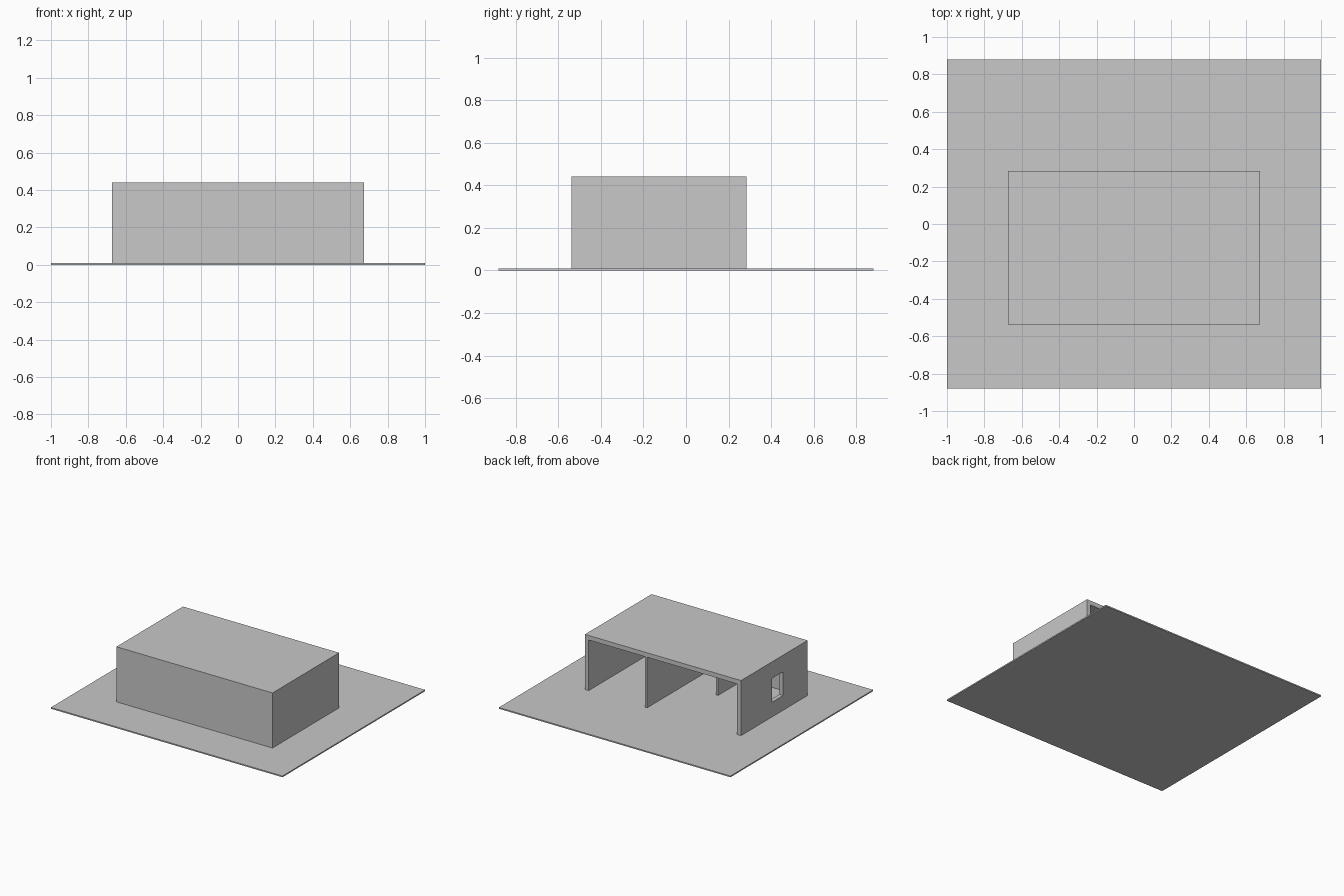
import bpy

cube = bpy.data.objects.get("Cube")
if cube:
    bpy.data.objects.remove(cube, do_unlink=True)

# One plain grey for everything
grey = bpy.data.materials.new("plain_grey")
grey.use_nodes = True
colour = (0.58, 0.58, 0.58, 1)
grey.diffuse_color = colour
grey.node_tree.nodes["Principled BSDF"].inputs["Base Color"].default_value = colour


def box(name, xs, ys, zs):
    """Box spanning the given x, y and z ranges."""
    spans = (xs, ys, zs)
    bpy.ops.mesh.primitive_cube_add(size=1)
    obj = bpy.context.object
    obj.name = name
    for v in obj.data.vertices:
        for i, (lo, hi) in enumerate(spans):
            v.co[i] = hi if v.co[i] > 0 else lo
    obj.data.materials.append(grey)
    return obj


HALF = 0.674                    # half the building width
FRONT, BACK = -0.537, 0.284     # building depth
TOP, ROOF = 0.44, 0.405         # roof top and underside
WALL = 0.033

# Ground and roof slabs
box("ground_slab", (-1, 1), (-0.88, 0.88), (0, 0.01))
box("roof_slab", (-HALF, HALF), (FRONT, BACK), (ROOF, TOP))

# Outer walls; the back stays open
inner = HALF - WALL
box("front_wall", (-inner, inner), (FRONT, FRONT + WALL), (0, ROOF))
box("left_wall", (inner, HALF), (FRONT, BACK), (0, ROOF))
right_wall = box("right_wall", (-HALF, -inner), (FRONT, BACK), (0, ROOF))

# Window opening through the right wall
cutter = box("window_cutter", (-HALF - 0.1, -inner + 0.1), (-0.235, -0.095), (0.125, 0.31))
cutter.hide_render = True
cutter.hide_viewport = True
cutter.display_type = 'WIRE'
cut = right_wall.modifiers.new("window", 'BOOLEAN')
cut.operation = 'DIFFERENCE'
cut.solver = 'EXACT'
cut.object = cutter

# Full and partial inner partitions
box("long_partition", (0.137, 0.157), (FRONT + WALL, BACK), (0, ROOF))
box("short_partition", (-0.155, -0.135), (FRONT + WALL, -0.175), (0, ROOF))
